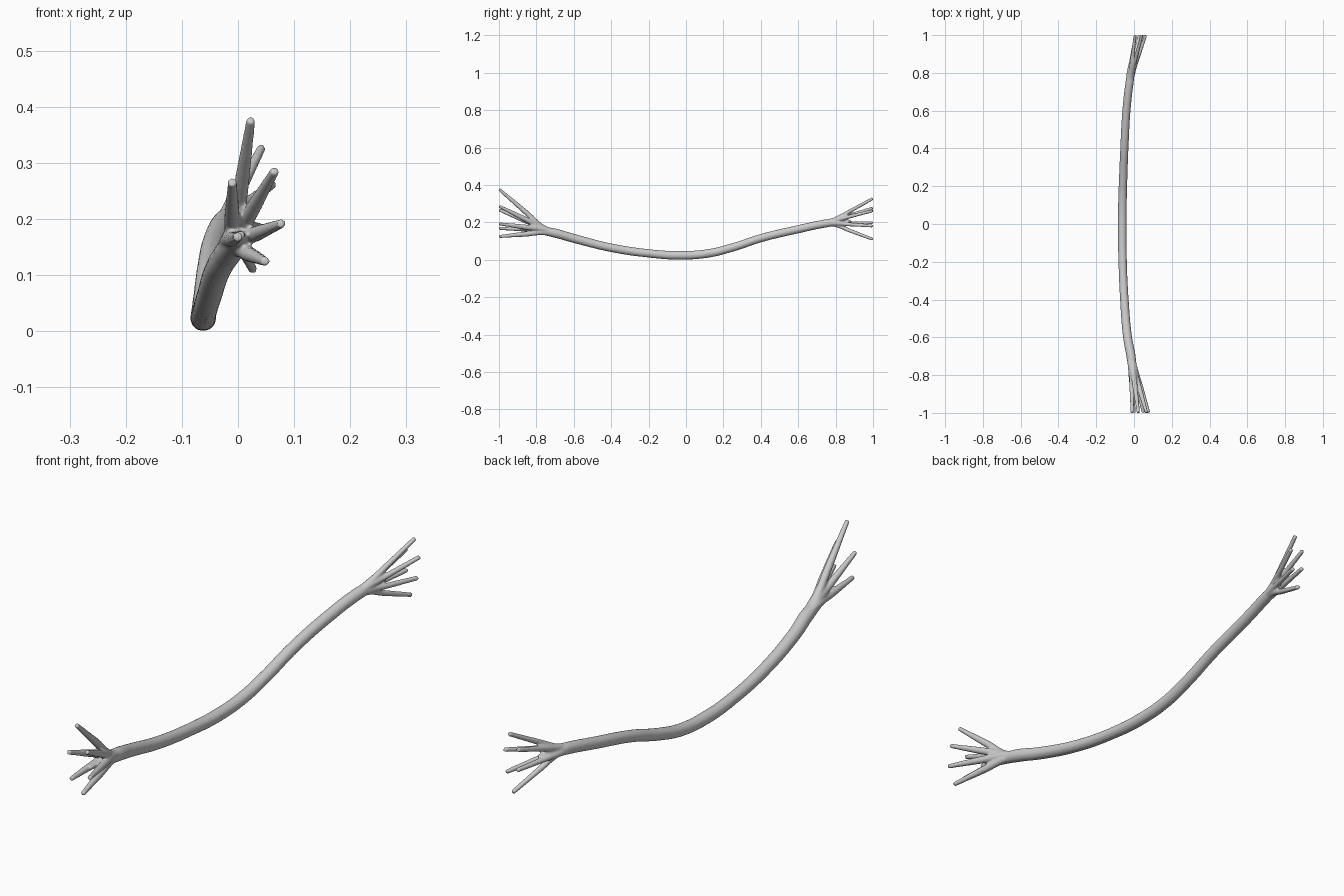
import bpy
from mathutils import Vector

if "Cube" in bpy.data.objects:
    bpy.data.objects.remove(bpy.data.objects["Cube"])


def tube(name, points, sides=4):
    """Smooth tapered tube through (x, y, z, radius) points."""
    cu = bpy.data.curves.new(name, 'CURVE')
    cu.dimensions = '3D'
    cu.bevel_depth = 1.0
    cu.bevel_resolution = sides
    cu.use_fill_caps = True
    cu.resolution_u = 12
    sp = cu.splines.new('BEZIER')
    sp.bezier_points.add(len(points) - 1)
    for bp, (x, y, z, r) in zip(sp.bezier_points, points):
        bp.co = (x, y, z)
        bp.radius = r
        bp.handle_left_type = bp.handle_right_type = 'AUTO'
    ob = bpy.data.objects.new(name, cu)
    bpy.context.collection.objects.link(ob)
    return ob


# main fibre bundle, sagging in the middle
trunk = [(0.006, -0.89, 0.172, 0.007), (-0.002, -0.80, 0.160, 0.020),
         (-0.016, -0.70, 0.142, 0.025), (-0.034, -0.60, 0.114, 0.024),
         (-0.051, -0.40, 0.064, 0.023), (-0.060, -0.20, 0.034, 0.0225),
         (-0.062, -0.04, 0.0235, 0.0235), (-0.061, 0.12, 0.034, 0.023),
         (-0.057, 0.25, 0.066, 0.0225), (-0.051, 0.40, 0.115, 0.022),
         (-0.040, 0.60, 0.163, 0.022), (-0.022, 0.76, 0.196, 0.022),
         (-0.008, 0.84, 0.204, 0.015), (0.002, 0.88, 0.208, 0.006)]
parts = [tube("fibre", trunk)]

# splayed strands: tip positions (x, z) at each end
front_tips = [(0.023, 0.377), (-0.010, 0.266), (0.066, 0.286),
              (0.0, 0.168), (0.078, 0.192), (0.049, 0.124)]
back_tips = [(0.042, 0.327), (0.062, 0.262), (0.053, 0.180),
             (0.027, 0.109), (0.006, 0.276), (0.008, 0.198)]


def strands(tips, root, neck, end_y, spread, radii):
    r0, r1, r2 = radii
    for tx, tz in tips:
        tip = Vector((tx, end_y, tz))
        n = Vector(neck)
        side = Vector((tx - n.x - 0.03, 0, tz - n.z))
        start = n + side.normalized() * spread
        mid = start.lerp(tip, 0.42)
        parts.append(tube("strand", [(*root, r0), (*start, r0),
                                     (*mid, r1), (*tip, r2)]))


strands(front_tips, (-0.027, -0.64, 0.127), (-0.008, -0.755, 0.155), -0.999,
        0.011, (0.0155, 0.014, 0.0085))
strands(back_tips, (-0.033, 0.67, 0.178), (-0.019, 0.785, 0.200), 0.999,
        0.010, (0.0135, 0.0105, 0.0083))

# fuse everything into one continuous skin
bpy.ops.object.select_all(action='DESELECT')
for p in parts:
    p.select_set(True)
bpy.context.view_layer.objects.active = parts[0]
bpy.ops.object.convert(target='MESH')
bpy.ops.object.join()
fibre = bpy.context.object
fibre.name = "branching_fibre"
rm = fibre.modifiers.new("fuse", 'REMESH')
rm.mode = 'VOXEL'
rm.voxel_size = 0.0035
rm.use_smooth_shade = True
sm = fibre.modifiers.new("soften", 'SMOOTH')
sm.factor = 0.5
sm.iterations = 8
